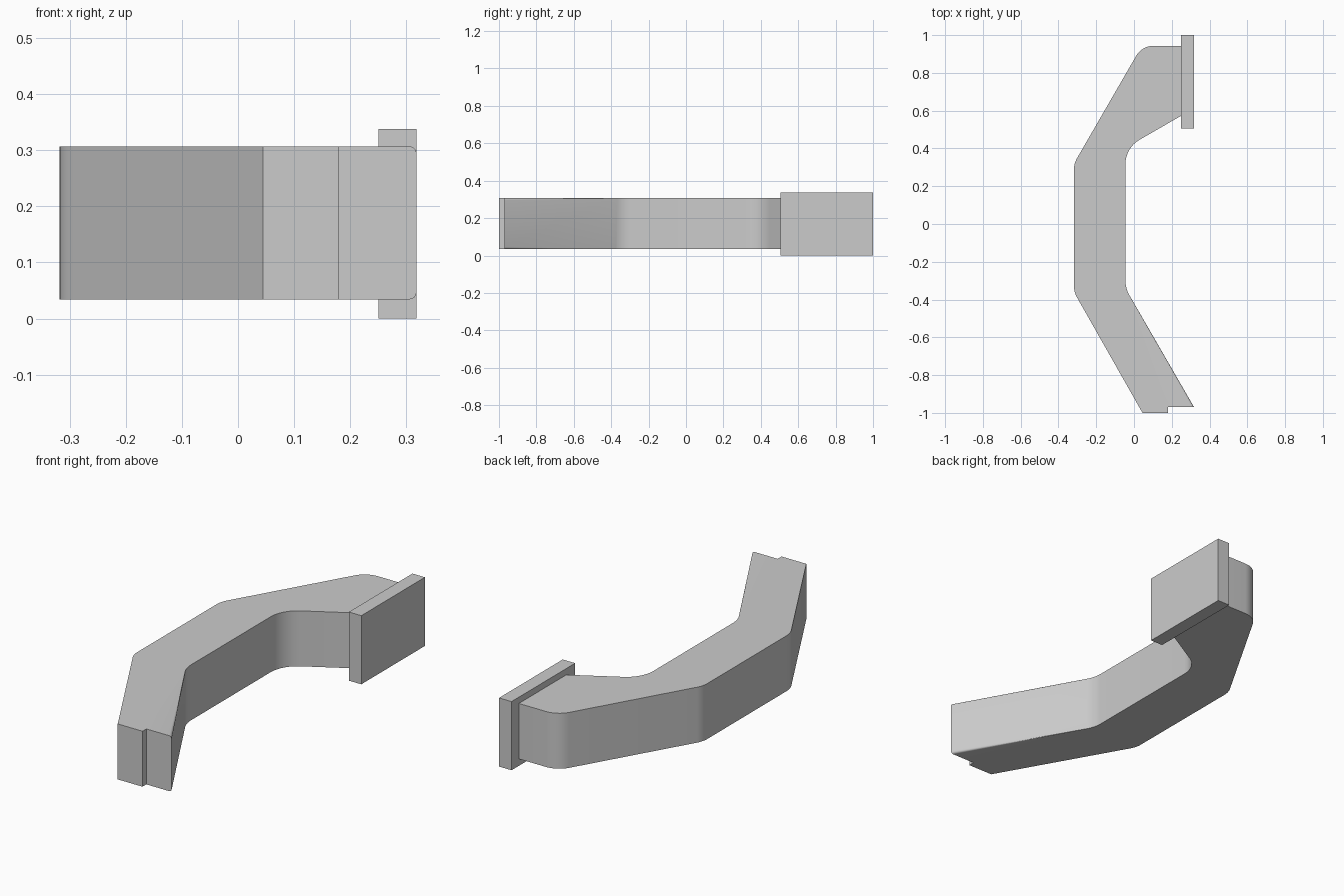
import bpy, bmesh, math
from mathutils import Vector

cube = bpy.data.objects.get("Cube")
if cube:
    bpy.data.objects.remove(cube, do_unlink=True)

grey = bpy.data.materials.new("plain grey")
grey.use_nodes = True
grey.diffuse_color = (0.6, 0.6, 0.6, 1)
grey.node_tree.nodes["Principled BSDF"].inputs["Base Color"].default_value = (0.6, 0.6, 0.6, 1)

BOTTOM, TOP = 0.034, 0.307


def add_object(name, bm):
    mesh = bpy.data.meshes.new(name)
    bmesh.ops.recalc_face_normals(bm, faces=bm.faces)
    bm.to_mesh(mesh)
    bm.free()
    mesh.materials.append(grey)
    obj = bpy.data.objects.new(name, mesh)
    bpy.context.collection.objects.link(obj)
    return obj


def rounded(prev, corner, nxt, radius, steps=8):
    """Points of an arc that rounds one corner."""
    if not radius:
        return [corner]
    a, b = (prev - corner).normalized(), (nxt - corner).normalized()
    half = a.angle(b) / 2
    centre = corner + (a + b).normalized() * radius / math.sin(half)
    start = corner + a * radius / math.tan(half) - centre
    end = corner + b * radius / math.tan(half) - centre
    angle = start.angle(end)
    return [centre + (start * math.sin((1 - i / steps) * angle)
                      + end * math.sin(i / steps * angle)) / math.sin(angle)
            for i in range(steps + 1)]


# Bent arm outline: x, y, corner radius, softened edge starts here
corners = [
    (0.045, -1, 0, False), (0.18, -1, 0, False), (0.18, -0.97, 0, False),
    (0.318, -0.97, 0, True), (-0.045, -0.341, 0.15, True),
    (-0.045, 0.403, 0.147, True), (0.25, 0.573, 0, False),
    (0.25, 0.943, 0, False), (0.042, 0.943, 0.104, False),
    (-0.318, 0.32, 0.12, False), (-0.318, -0.36, 0.12, False),
]
points, soft = [], []
for i, (x, y, radius, is_soft) in enumerate(corners):
    before, after = corners[i - 1], corners[(i + 1) % len(corners)]
    arc = rounded(Vector(before[:2]), Vector((x, y)), Vector(after[:2]), radius)
    points += arc
    soft += [is_soft] * len(arc)
last_soft = max(i for i, s in enumerate(soft) if s)
soft[last_soft] = False

# Extrude the outline and soften the inner rims
bm = bmesh.new()
lower = [bm.verts.new((p.x, p.y, BOTTOM)) for p in points]
upper = [bm.verts.new((p.x, p.y, TOP)) for p in points]
bm.faces.new(lower[::-1])
bm.faces.new(upper)
rims = []
for i in range(len(points)):
    j = (i + 1) % len(points)
    bm.faces.new((lower[i], lower[j], upper[j], upper[i]))
    if soft[i]:
        rims += [bm.edges.get((ring[i], ring[j])) for ring in (lower, upper)]
bmesh.ops.bevel(bm, geom=rims, offset=0.012, segments=4, profile=0.5,
                affect='EDGES', clamp_overlap=True)
arm = add_object("bent_arm", bm)

# Rectangular end plate
bm = bmesh.new()
bmesh.ops.create_cube(bm, size=1)
bmesh.ops.scale(bm, vec=(0.068, 0.495, 0.338), verts=bm.verts)
bmesh.ops.translate(bm, vec=(0.284, 0.7525, 0.169), verts=bm.verts)
add_object("end_plate", bm)

# Smooth shading on the rounded bends
bpy.ops.object.select_all(action='DESELECT')
arm.select_set(True)
bpy.context.view_layer.objects.active = arm
bpy.ops.object.shade_smooth_by_angle(angle=math.radians(30))
